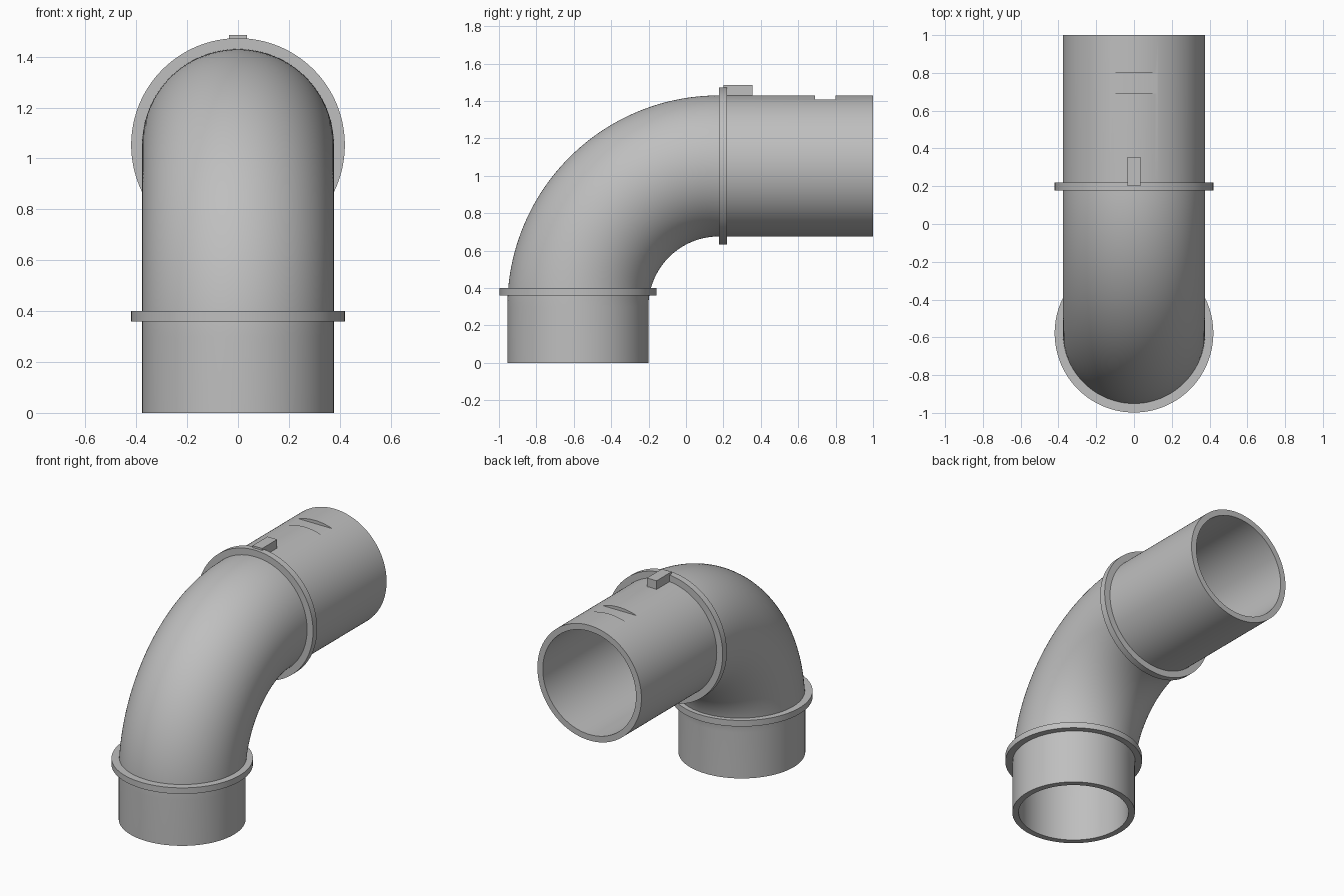
import bpy, bmesh, math
from mathutils import Vector

if "Cube" in bpy.data.objects:
    bpy.data.objects.remove(bpy.data.objects["Cube"])

SEG = 128
OUTER, BORE, BEND_BORE, COLLAR = 0.377, 0.338, 0.305, 0.42
BEND_R, BEND_Y, BEND_Z = 0.754, 0.176, 0.299
ARC = BEND_R * math.pi / 2
LENGTH = BEND_Z + ARC + 1.0 - BEND_Y

grey = bpy.data.materials.new("plain grey")
grey.use_nodes = True
grey.diffuse_color = (0.52, 0.52, 0.52, 1)
grey.node_tree.nodes["Principled BSDF"].inputs["Base Color"].default_value = grey.diffuse_color


def frame(s):
    """Centre and outward direction of the elbow path at distance s."""
    t = min(max((s - BEND_Z) / BEND_R, 0), math.pi / 2)
    out = Vector((0, -math.cos(t), math.sin(t)))
    centre = Vector((0, BEND_Y, BEND_Z)) + out * BEND_R
    if s < BEND_Z:
        centre.z = s
    elif s > BEND_Z + ARC:
        centre.y = BEND_Y + s - BEND_Z - ARC
    return centre, out


def finish(obj):
    bpy.ops.object.select_all(action="DESELECT")
    obj.select_set(True)
    bpy.context.view_layer.objects.active = obj
    bpy.ops.object.shade_smooth_by_angle(angle=math.radians(25))


def sweep(name, stations):
    """Closed skin through rings given as (path distance, radius)."""
    bm = bmesh.new()
    rings = []
    for s, r in stations:
        centre, out = frame(s)
        ring = []
        for i in range(SEG):
            a = 2 * math.pi * i / SEG
            ring.append(bm.verts.new(centre + r * (math.cos(a) * Vector((1, 0, 0)) + math.sin(a) * out)))
        rings.append(ring)
    for k, ring in enumerate(rings):
        nxt = rings[(k + 1) % len(rings)]
        for i in range(SEG):
            j = (i + 1) % SEG
            bm.faces.new((ring[i], ring[j], nxt[j], nxt[i]))
    bmesh.ops.recalc_face_normals(bm, faces=bm.faces)
    mesh = bpy.data.meshes.new(name)
    bm.to_mesh(mesh)
    bm.free()
    mesh.materials.append(grey)
    obj = bpy.data.objects.new(name, mesh)
    bpy.context.collection.objects.link(obj)
    return obj


def box(name, low, high):
    low, high = Vector(low), Vector(high)
    bpy.ops.mesh.primitive_cube_add(size=1, location=(low + high) / 2)
    obj = bpy.context.object
    obj.name = name
    obj.scale = high - low
    bpy.ops.object.transform_apply(location=False, rotation=False, scale=True)
    obj.data.materials.append(grey)
    return obj


# Hollow elbow pipe with a narrower bore through the bend
STEPS = 48
bend = [BEND_Z + ARC * i / STEPS for i in range(STEPS + 1)]
ledge_low, ledge_high = 0.38, BEND_Z + ARC + 0.02
outside = [(s, OUTER) for s in [0] + bend + [LENGTH]]
narrow = [ledge_low] + [s for s in bend if s > ledge_low] + [ledge_high]
inside = [(LENGTH, BORE), (ledge_high, BORE)]
inside += [(s, BEND_BORE) for s in reversed(narrow)]
inside += [(ledge_low, BORE), (BEND_Z, BORE), (0, BORE)]
pipe = sweep("elbow_pipe", outside + inside)

# Shallow flat notch across the top of the outlet
cutter = box("notch_cutter", (-0.25, 0.69, 1.409), (0.25, 0.80, 1.6))
cutter.hide_render = True
cut = pipe.modifiers.new("notch", "BOOLEAN")
cut.operation = "DIFFERENCE"
cut.solver = "EXACT"
cut.object = cutter
bpy.context.view_layer.objects.active = pipe
bpy.ops.object.modifier_apply(modifier="notch")
bpy.data.objects.remove(cutter)
finish(pipe)


# Collars at both ends of the bend
def collar(name, low, high, axis, location):
    bm = bmesh.new()
    loops = []
    for r, h in ((COLLAR, low), (COLLAR, high), (0.355, high), (0.355, low)):
        loops.append([])
        for i in range(SEG):
            a = 2 * math.pi * i / SEG
            p, q = r * math.cos(a), r * math.sin(a)
            offset = (p, q, h) if axis == "z" else (p, h, q)
            loops[-1].append(bm.verts.new(Vector(location) + Vector(offset)))
    for k in range(4):
        a, b = loops[k], loops[(k + 1) % 4]
        for i in range(SEG):
            j = (i + 1) % SEG
            bm.faces.new((a[i], a[j], b[j], b[i]))
    bmesh.ops.recalc_face_normals(bm, faces=bm.faces)
    mesh = bpy.data.meshes.new(name)
    bm.to_mesh(mesh)
    bm.free()
    mesh.materials.append(grey)
    obj = bpy.data.objects.new(name, mesh)
    bpy.context.collection.objects.link(obj)
    finish(obj)


axis_y, axis_z = BEND_Y - BEND_R, BEND_Z + BEND_R
collar("lower_collar", 0.36, 0.40, "z", (0, axis_y, 0))
collar("upper_collar", 0.177, 0.22, "y", (0, 0, axis_z))

# Locating key on top of the outlet
box("locating_key", (-0.035, 0.20, 1.41), (0.035, 0.355, 1.485))
